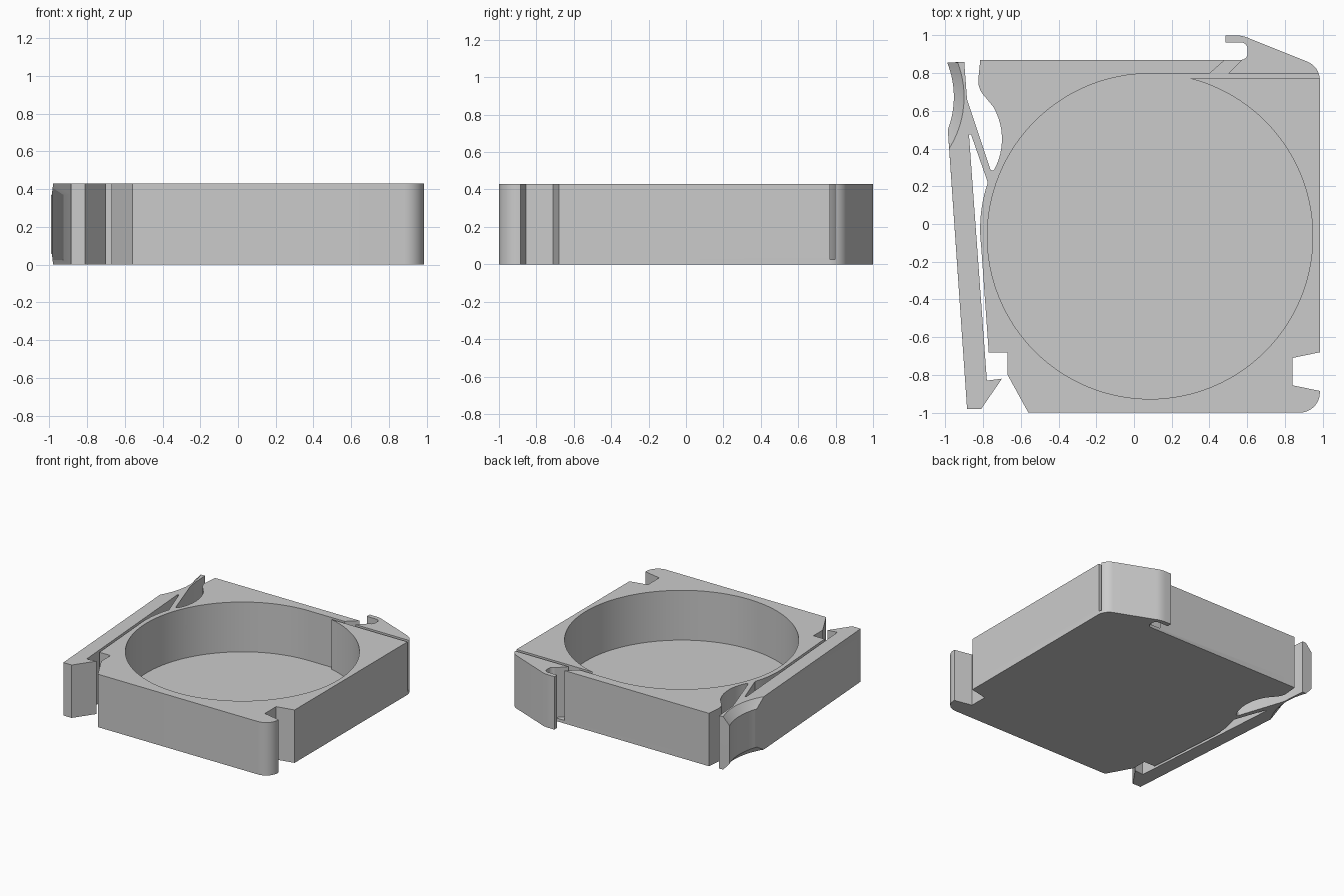
import bpy, bmesh, math
from mathutils import Vector

cube = bpy.data.objects.get("Cube")
if cube:
    bpy.data.objects.remove(cube, do_unlink=True)

HEIGHT, FLOOR, CHAMFER = 0.43, 0.025, 0.06
CENTRE, RADIUS = (0.085, -0.065), 0.8625


def arc(start, middle, end, steps=10):
    """Points on the circle through three points, from start to end."""
    a, b, c = Vector(start), Vector(middle), Vector(end)
    u, v = b - a, c - a
    cross = 2 * (u.x * v.y - u.y * v.x)
    hub = a + Vector((v.y * u.dot(u) - u.y * v.dot(v),
                      u.x * v.dot(v) - v.x * u.dot(u))) / cross
    sweep = math.atan2(a.y - hub.y, a.x - hub.x)
    turn = math.atan2(c.y - hub.y, c.x - hub.x) - sweep
    # take the side that contains the middle point
    if cross > 0:
        turn %= math.tau
    else:
        turn = -((-turn) % math.tau)
    radius = (a - hub).length
    return [(hub.x + radius * math.cos(sweep + turn * i / steps),
             hub.y + radius * math.sin(sweep + turn * i / steps))
            for i in range(steps + 1)]


def loft(name, layers):
    """Solid through a stack of (height, outline) layers."""
    bm = bmesh.new()
    rings = [[bm.verts.new((x, y, z)) for x, y in outline] for z, outline in layers]
    bm.faces.new(rings[0])
    bm.faces.new(rings[-1])
    for low, high in zip(rings, rings[1:]):
        for i in range(len(low)):
            bm.faces.new((low[i - 1], low[i], high[i], high[i - 1]))
    bmesh.ops.recalc_face_normals(bm, faces=bm.faces)
    mesh = bpy.data.meshes.new(name)
    bm.to_mesh(mesh)
    bm.free()
    obj = bpy.data.objects.new(name, mesh)
    bpy.context.collection.objects.link(obj)
    return obj


# Hook on the back edge, running round to the left side
hook = [*arc((0.57, 0.87), (0.592, 0.88), (0.602, 0.905), 5),
        *arc((0.602, 0.925), (0.592, 0.952), (0.565, 0.963), 5),
        (0.484, 0.963), (0.484, 1.0),
        *arc((0.535, 1.0), (0.58, 0.995), (0.62, 0.98), 5),
        *arc((0.92, 0.86), (0.965, 0.825), (0.985, 0.77), 8)]

# Notch in the left side and the rounded front corner
notch = [(0.985, -0.68), (0.84, -0.71), (0.84, -0.855), (0.985, -0.885),
         *arc((0.985, -0.9), (0.953, -0.97), (0.88, -1.0))]

# Cut front corner and the right wall behind the lever
corner = [(-0.56, -1.0), (-0.67, -0.8), (-0.67, -0.68), (-0.77, -0.68),
          *arc((-0.81, -0.12), (-0.812, 0.05), (-0.775, 0.22))]

# Lever arm with its barbed end
lever = [(-0.864, 0.475), (-0.875, 0.475), (-0.78, -0.83), (-0.7, -0.82),
         (-0.81, -0.98), (-0.885, -0.98)]

# Finger grip: full width at mid height, chamfered at top and bottom
grip_wide = arc((-0.987, 0.5), (-0.955, 0.68), (-0.99, 0.855), 16)
grip_narrow = arc((-0.98, 0.4), (-0.901, 0.66), (-0.935, 0.857), 16)

# Strap joining the lever to the body, and the scooped relief
strap = [(-0.9, 0.86), (-0.885, 0.66),
         *arc((-0.763, 0.295), (-0.752, 0.283), (-0.738, 0.295), 5),
         *arc((-0.73, 0.31), (-0.7, 0.46), (-0.745, 0.62)),
         *arc((-0.79, 0.675), (-0.817, 0.715), (-0.825, 0.77), 6),
         (-0.815, 0.87)]


def outline(grip):
    return hook + notch + corner + lever + grip + strap


body = loft("tray_body", [(0, outline(grip_narrow)),
                          (CHAMFER, outline(grip_wide)),
                          (HEIGHT - CHAMFER, outline(grip_wide)),
                          (HEIGHT, outline(grip_narrow))])

# Round pocket, long slot and slanted channel, all to the same floor
pocket = [(CENTRE[0] + RADIUS * math.cos(math.tau * i / 128),
           CENTRE[1] + RADIUS * math.sin(math.tau * i / 128)) for i in range(128)]
slot = [(0.1, 0.77), (1.2, 0.77), (1.2, 0.797), (0.1, 0.797)]
channel = [(0.387, 0.785), (0.487, 0.785), (0.578, 0.876), (0.489, 0.876)]

bpy.context.view_layer.objects.active = body
for name, shape in (("pocket", pocket), ("slot", slot), ("channel", channel)):
    cutter = loft(name + "_cutter", [(FLOOR, shape), (HEIGHT + 0.2, shape)])
    cutter.hide_render = True
    cut = body.modifiers.new(name, "BOOLEAN")
    cut.operation = "DIFFERENCE"
    cut.solver = "EXACT"
    cut.object = cutter
    bpy.ops.object.modifier_apply(modifier=cut.name)
    bpy.data.objects.remove(cutter, do_unlink=True)

# Plain grey finish
grey = bpy.data.materials.new("plain_grey")
grey.use_nodes = True
colour = (0.6, 0.6, 0.6, 1)
grey.diffuse_color = colour
grey.node_tree.nodes["Principled BSDF"].inputs["Base Color"].default_value = colour
body.data.materials.clear()
body.data.materials.append(grey)

for other in bpy.context.selected_objects:
    other.select_set(False)
body.select_set(True)
bpy.ops.object.shade_smooth_by_angle(angle=math.radians(25))
